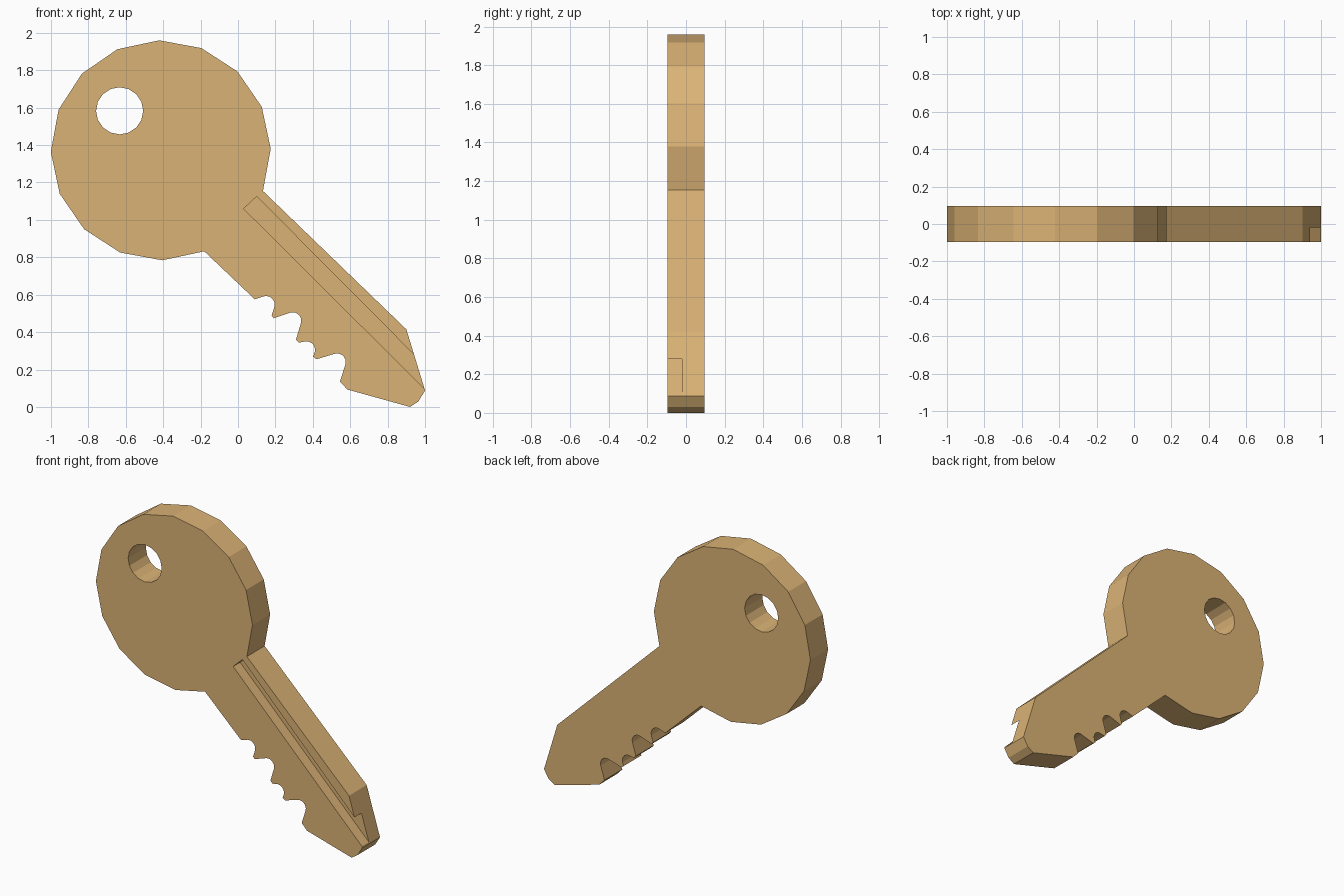
import bpy, bmesh
from math import cos, sin, radians

if "Cube" in bpy.data.objects:
    bpy.data.objects.remove(bpy.data.objects["Cube"])

T = 0.095  # half thickness


def arc(cx, cz, r, a0, a1, n):
    """Points along an arc in the x-z plane, angles in degrees."""
    return [(cx + r * cos(radians(a0 + (a1 - a0) * i / n)),
             cz + r * sin(radians(a0 + (a1 - a0) * i / n))) for i in range(n + 1)]


def slab(name, outline, y0, y1):
    """Extrude an x-z outline from y0 to y1."""
    bm = bmesh.new()
    face = bm.faces.new([bm.verts.new((x, y0, z)) for x, z in outline])
    out = bmesh.ops.extrude_face_region(bm, geom=[face])
    verts = [v for v in out["geom"] if isinstance(v, bmesh.types.BMVert)]
    bmesh.ops.translate(bm, verts=verts, vec=(0, y1 - y0, 0))
    bmesh.ops.recalc_face_normals(bm, faces=bm.faces)
    mesh = bpy.data.meshes.new(name)
    bm.to_mesh(mesh)
    bm.free()
    obj = bpy.data.objects.new(name, mesh)
    bpy.context.collection.objects.link(obj)
    return obj


def cut(obj, cutter):
    """Subtract the cutter and remove it."""
    cutter.hide_render = True
    mod = obj.modifiers.new(cutter.name, "BOOLEAN")
    mod.operation, mod.solver, mod.object = "DIFFERENCE", "EXACT", cutter
    bpy.context.view_layer.objects.active = obj
    bpy.ops.object.modifier_apply(modifier=mod.name)
    bpy.data.objects.remove(cutter)


def bite(cx, cz):
    """Rounded inner corner of one notch between the teeth."""
    return arc(cx, cz, 0.046, 108, -17, 7)


# Head: 16-sided disc, open where the blade joins
outline = arc(-0.413, 1.372, 0.588, -21.7, 293.3, 14)

# Blade: toothed lower edge, pointed tip, straight upper edge
outline += [(0.09, 0.575)] + bite(0.15, 0.547)
outline += [(0.18, 0.488), (0.191, 0.474)] + bite(0.292, 0.46)
outline += [(0.31, 0.36), (0.325, 0.343)] + bite(0.366, 0.305)
outline += [(0.402, 0.268), (0.42, 0.255)] + bite(0.53, 0.24)
outline += [(0.545, 0.135), (0.585, 0.093), (0.92, 0.0), (0.965, 0.03),
            (1.0, 0.088), (0.9, 0.415)]
key = slab("key_body", outline, -T, T)

# Key ring hole
cut(key, slab("ring_hole", arc(-0.633, 1.583, 0.126, 0, 337.5, 15), -0.2, 0.2))

# Groove along the front of the blade, open at the tip
cut(key, slab("blade_groove", [(0.03, 1.06), (0.1, 1.125), (1.1, 0.12), (1.1, -0.005)],
              -0.2, -0.02))

# Brass material
mat = bpy.data.materials.new("brass")
mat.diffuse_color = (0.71, 0.45, 0.18, 1)
mat.use_nodes = True
mat.node_tree.nodes["Principled BSDF"].inputs["Base Color"].default_value = mat.diffuse_color
key.data.materials.clear()
key.data.materials.append(mat)
